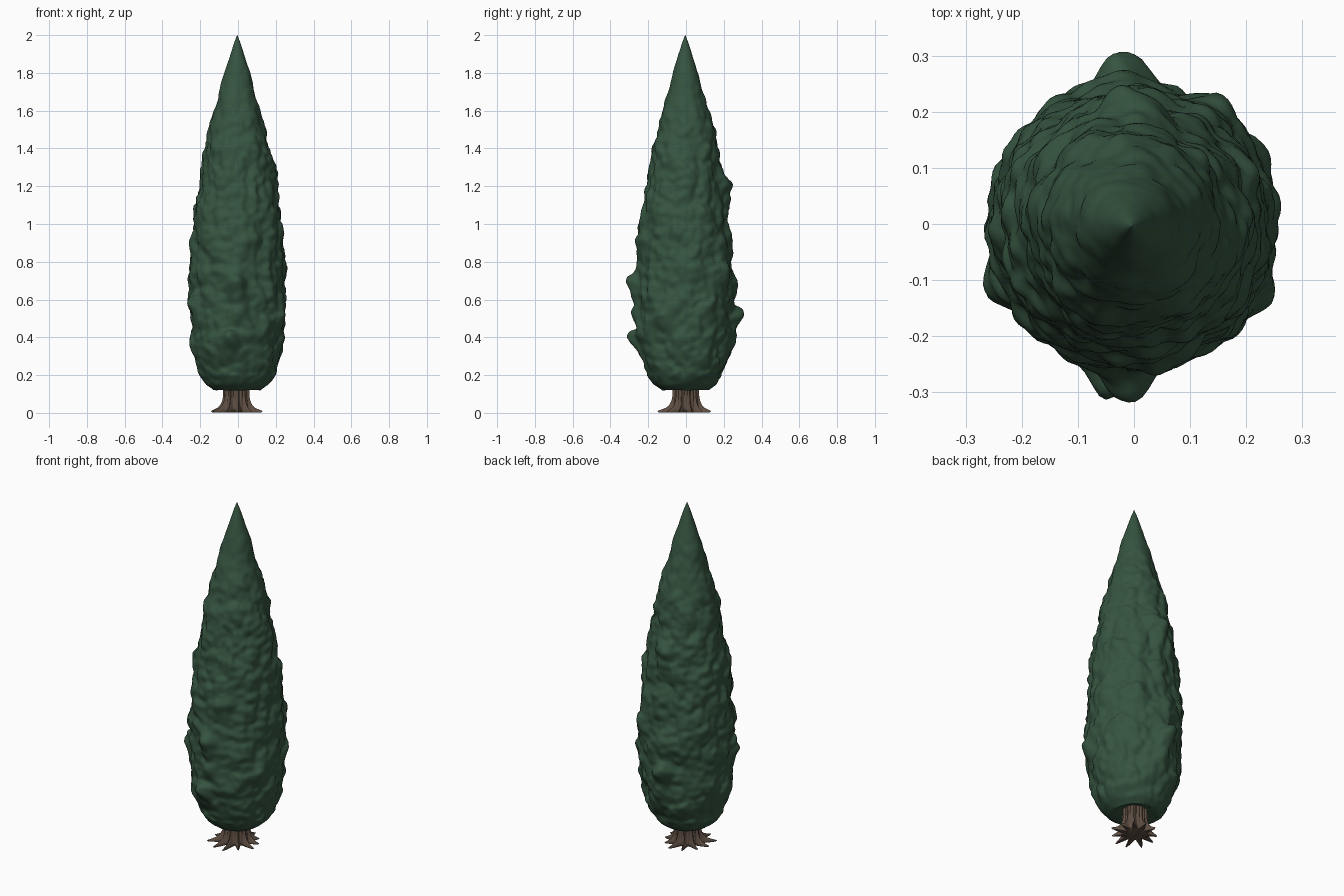
import bpy, bmesh, math, random
from mathutils import Vector, noise

if "Cube" in bpy.data.objects:
    bpy.data.objects.remove(bpy.data.objects["Cube"])

random.seed(4)


def material(name, rgb):
    m = bpy.data.materials.new(name)
    m.diffuse_color = (*rgb, 1)
    m.use_nodes = True
    m.node_tree.nodes["Principled BSDF"].inputs["Base Color"].default_value = m.diffuse_color
    return m


def lerp_table(table, t):
    for (t0, a), (t1, b) in zip(table, table[1:]):
        if t <= t1:
            return a + (b - a) * (t - t0) / (t1 - t0)
    return table[-1][1]


def ring_mesh(name, rings, mat, angle):
    """Skin a stack of closed rings, capping both ends."""
    bm = bmesh.new()
    loops = [[bm.verts.new(p) for p in ring] for ring in rings]
    n = len(loops[0])
    for lo, hi in zip(loops, loops[1:]):
        for i in range(n):
            j = (i + 1) % n
            bm.faces.new((lo[i], lo[j], hi[j], hi[i]))
    bm.faces.new(loops[0][::-1])
    bm.faces.new(loops[-1])
    me = bpy.data.meshes.new(name)
    bm.to_mesh(me)
    bm.free()
    me.materials.append(mat)
    ob = bpy.data.objects.new(name, me)
    bpy.context.collection.objects.link(ob)
    bpy.context.view_layer.objects.active = ob
    ob.select_set(True)
    bpy.ops.object.shade_smooth_by_angle(angle=math.radians(angle))
    ob.select_set(False)
    return ob


# Foliage: spindle profile (z, radius) roughened by overlapping leafy clumps
profile = [(0.12, 0.125), (0.15, 0.165), (0.2, 0.2), (0.3, 0.23), (0.4, 0.245),
           (0.6, 0.257), (0.75, 0.255), (0.9, 0.245), (1.05, 0.233),
           (1.2, 0.208), (1.4, 0.175), (1.55, 0.138), (1.7, 0.095),
           (1.8, 0.067), (1.9, 0.036), (1.96, 0.016), (2.0, 0.001)]
# larger tufts: angle in degrees, height, outward reach
tufts = [(95, 0.50, 0.06), (86, 0.37, 0.03), (92, 1.18, 0.025), (268, 0.68, 0.06),
         (262, 0.37, 0.055), (272, 0.52, 0.045), (33, 0.58, 0.03),
         (328, 0.50, 0.035), (205, 0.58, 0.035), (52, 0.75, 0.025),
         (92, 0.66, 0.025), (275, 0.88, 0.02)]


def foliage_point(a, z):
    r = lerp_table(profile, z)
    fade = min(1, r / 0.2) ** 1.3 * min(1, 0.3 + (z - 0.12) / 0.1)
    c, s = math.cos(a), math.sin(a)
    p = Vector((c * r, s * r, z))
    warp = noise.noise_vector(p * 9) * 0.02
    q = p + warp
    d = noise.voronoi(Vector((q.x * 12, q.y * 12, q.z * 9)))[0]
    lump = 0.45 - d[0]
    bump = fade * (0.028 * lump + 0.016 * noise.noise(p * 7)
                   + 0.010 * noise.noise(p * 26))
    for deg, tz, reach in tufts:
        da = (a - math.radians(deg) + math.pi) % math.tau - math.pi
        bump += reach * math.exp(-(da * r / 0.045) ** 2 - ((z - tz) / 0.06) ** 2)
    r += bump
    return (c * r - 0.004, s * r - 0.004, z + max(-0.01, bump) * 0.45 * fade)


N, M = 150, 210
angles = [math.tau * i / N for i in range(N)]
rings = [[(math.cos(a) * 0.05, math.sin(a) * 0.05, 0.15) for a in angles]]
for k in range(M + 1):
    rings.append([foliage_point(a, 0.12 + 1.88 * k / M) for a in angles])
ring_mesh("foliage", rings, material("cypress_green", (0.036, 0.088, 0.05)), 60)

# Trunk: fluted stem flaring into pointed surface roots
T, roots = 132, 11
reach = [random.uniform(0.115, 0.16) for _ in range(roots)]
twist = [random.uniform(-0.12, 0.12) for _ in range(roots)]


def trunk_ring(z, base, flare):
    ring = []
    for i in range(T):
        a = math.tau * i / T
        k = i // (T // roots)
        u = (i % (T // roots)) / (T // roots) * 2 - 1
        spike = (1 - abs(u)) ** 1.6
        r = base + (reach[k] - base) * flare * spike
        r += 0.003 * math.cos(a * roots * 2)
        b = a + twist[k] * flare * spike
        ring.append((r * math.cos(b) - 0.008, r * math.sin(b), z))
    return ring


stem = [(0.002, 0.055, 0.92), (0.010, 0.064, 1.0), (0.018, 0.068, 0.72),
        (0.028, 0.068, 0.42), (0.042, 0.066, 0.24), (0.065, 0.064, 0.12),
        (0.09, 0.062, 0.08), (0.12, 0.062, 0.08), (0.2, 0.06, 0.05)]
ring_mesh("trunk", [trunk_ring(*s) for s in stem],
          material("bark_brown", (0.11, 0.075, 0.055)), 50)
